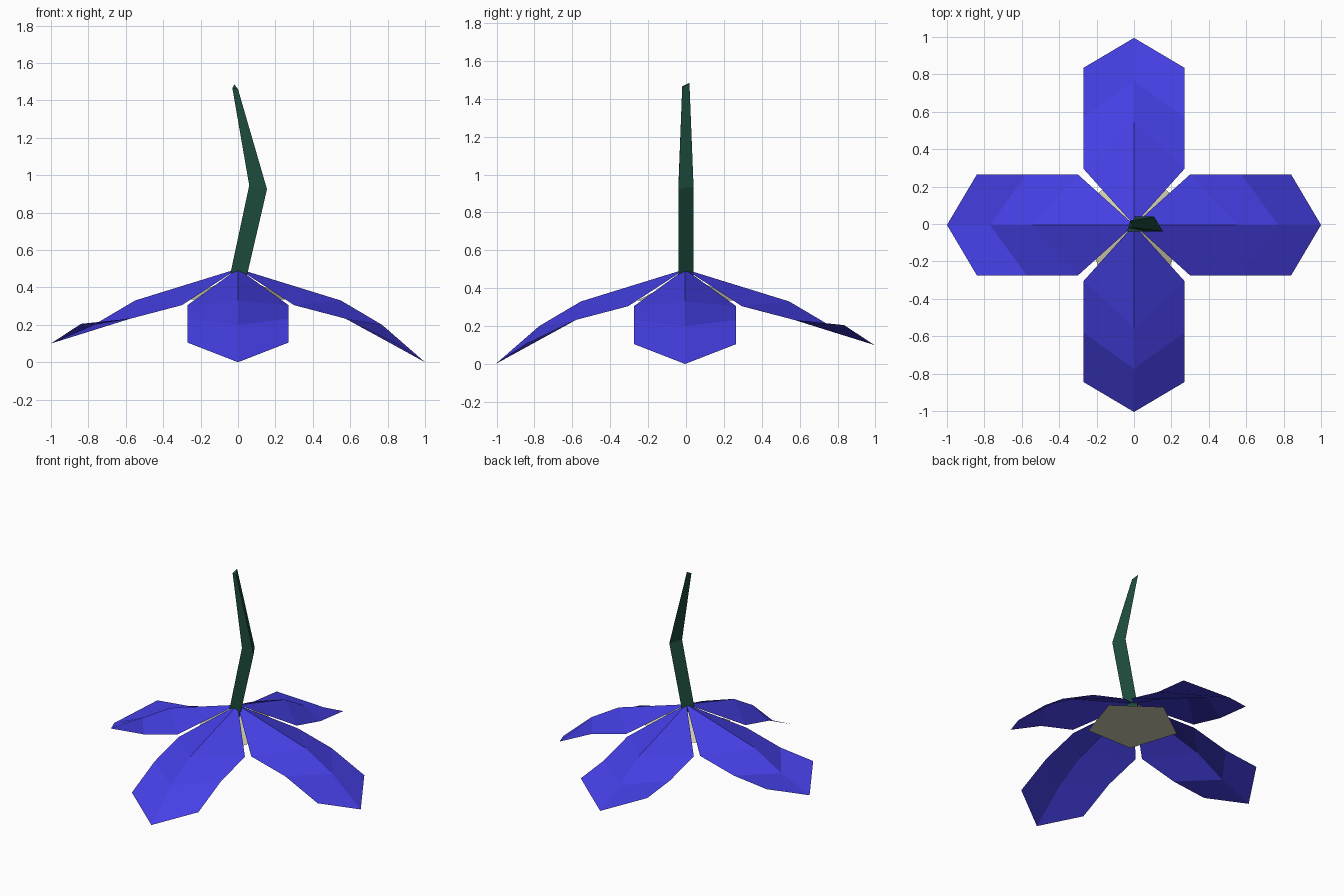
import bpy
from math import radians, sin, cos, pi
from mathutils import Matrix

if "Cube" in bpy.data.objects:
    bpy.data.objects.remove(bpy.data.objects["Cube"])

OFFSET_Y = -0.005


def material(name, rgb):
    m = bpy.data.materials.new(name)
    m.diffuse_color = (*rgb, 1)
    m.use_nodes = True
    m.node_tree.nodes["Principled BSDF"].inputs["Base Color"].default_value = m.diffuse_color
    return m


def build(name, verts, faces, mat):
    me = bpy.data.meshes.new(name)
    me.from_pydata(verts, [], faces)
    me.materials.append(mat)
    ob = bpy.data.objects.new(name, me)
    bpy.context.collection.objects.link(ob)
    return ob


blue = material("petal_blue", (0.06, 0.05, 0.78))
green = material("stem_green", (0.012, 0.07, 0.045))
cream = material("centre_cream", (0.62, 0.60, 0.43))


# Petals: a raised midrib with mirrored drooping edges
def petal(name, angle, lift):
    mid = [(0, 0.5), (0.55, 0.33), (0.77, 0.20), (1.0, lift)]
    edge = [(0.30, 0.305), (0.575, 0.233), (0.84, 0.105 + lift)]
    verts = [(r, 0, z) for r, z in mid]
    for side in (1, -1):
        verts += [(r, side * 0.27, z) for r, z in edge]
    faces = [(0, 1, 4), (1, 2, 5, 4), (2, 3, 6, 5),
             (0, 7, 1), (1, 7, 8, 2), (2, 8, 9, 3)]
    faces = [tuple(reversed(f)) if i < 3 else f for i, f in enumerate(faces)]
    # keep every face pointing up
    faces = [f[::-1] for f in faces] if i_down(verts, faces[0]) else faces
    ob = build(name, verts, faces, blue)
    ob.data.transform(Matrix.Translation((0, OFFSET_Y, 0)) @ Matrix.Rotation(radians(angle), 4, 'Z'))


def i_down(v, f):
    a, b, c = (v[i] for i in f[:3])
    return (b[0] - a[0]) * (c[1] - a[1]) - (b[1] - a[1]) * (c[0] - a[0]) < 0


for name, angle, lift in (("petal_right", 0, 0.0), ("petal_back", 90, 0.1),
                          ("petal_left", 180, 0.1), ("petal_front", 270, 0.0)):
    petal(name, angle, lift)

# Flower centre: shallow five-sided cone under the petals
ring = [(0.31 * cos(pi / 2 + i * 2 * pi / 5), 0.31 * sin(pi / 2 + i * 2 * pi / 5) + OFFSET_Y, 0.335)
        for i in range(5)]
build("flower_centre", ring + [(0, OFFSET_Y, 0.465)],
      [(i, (i + 1) % 5, 5) for i in range(5)] + [(4, 3, 2, 1, 0)], cream)

# Stem: bent, tapering three-sided tube (left, right, back corner per section)
stem = [(-0.05, -0.04, 0.43), (0.04, -0.04, 0.43), (-0.005, 0.04, 0.43),
        (0.06, -0.04, 0.945), (0.155, -0.04, 0.925), (0.107, 0.04, 0.935),
        (-0.03, -0.02, 1.465), (0.0, -0.02, 1.46), (-0.02, 0.018, 1.485)]
faces = [(2, 1, 0), (6, 7, 8)]
for s in (0, 3):
    for i in range(3):
        j = (i + 1) % 3
        faces.append((s + i, s + j, s + 3 + j, s + 3 + i))
build("stem", stem, faces, green)
